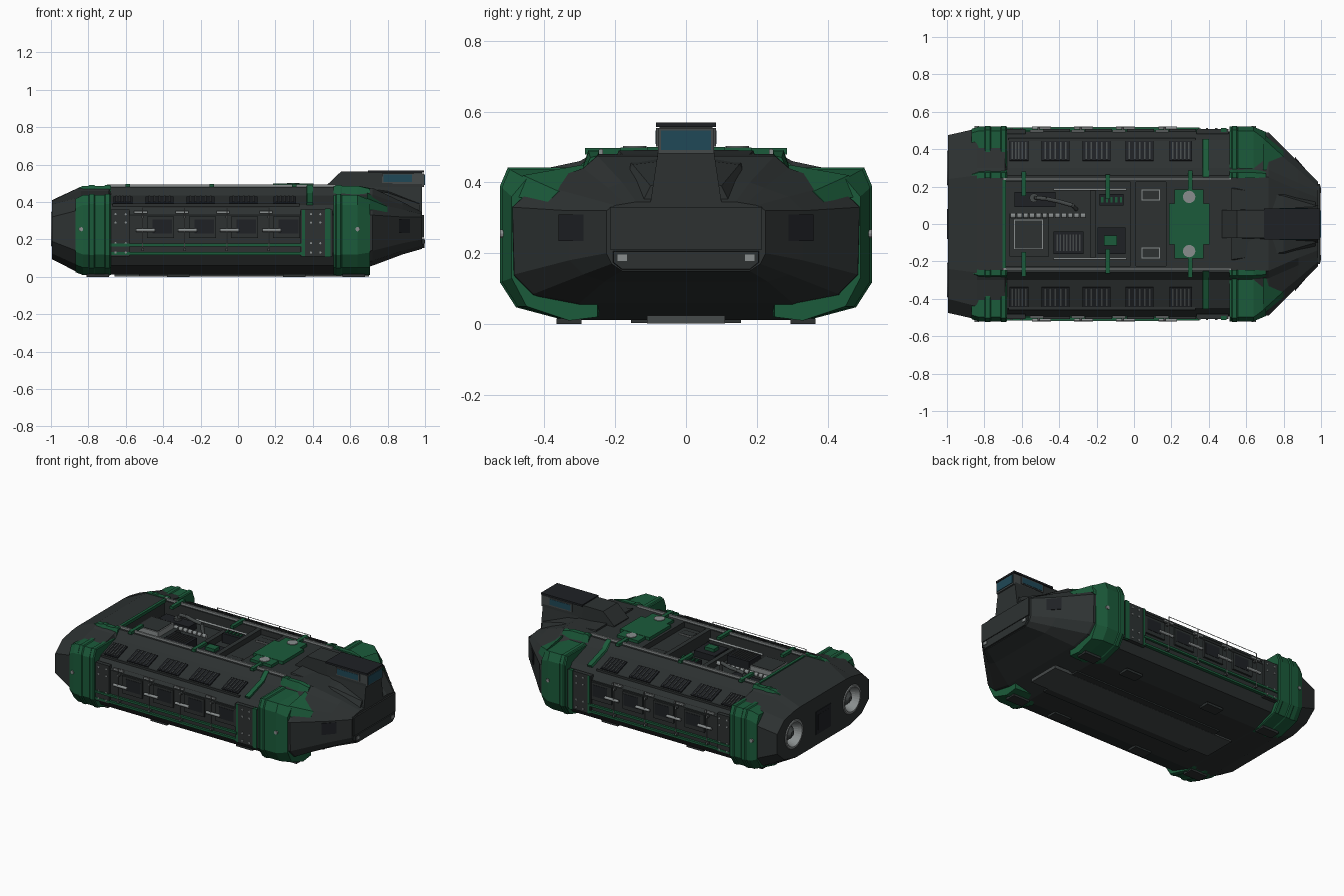
import bpy, bmesh, math
from mathutils import Matrix, Vector


def material(name, r, g, b):
    m = bpy.data.materials.new(name)
    m.diffuse_color = (r, g, b, 1)
    return m


DARK = material("dark_armour", 0.026, 0.031, 0.031)
BLACK = material("black_vent", 0.013, 0.015, 0.018)
GREEN = material("green_armour", 0.011, 0.105, 0.043)
GLASS = material("blue_glass", 0.014, 0.065, 0.095)
GREY = material("light_metal", 0.25, 0.27, 0.27)
STEEL = material("mid_metal", 0.06, 0.068, 0.068)


def finish(name, bm, mat, mirror):
    bmesh.ops.recalc_face_normals(bm, faces=bm.faces)
    me = bpy.data.meshes.new(name)
    bm.to_mesh(me)
    bm.free()
    ob = bpy.data.objects.new(name, me)
    bpy.context.collection.objects.link(ob)
    if mat:
        me.materials.append(mat)
    if mirror:
        ob.modifiers.new("mirror", 'MIRROR').use_axis = (False, True, False)
    return ob


def loft(name, sections, mat, mirror=False):
    """Skin closed (y, z) outlines placed along x."""
    bm = bmesh.new()
    rings = [[bm.verts.new((x, y, z)) for y, z in pts] for x, pts in sections]
    n = len(rings[0])
    for a, b in zip(rings, rings[1:]):
        for i in range(n):
            bm.faces.new((a[i], a[(i + 1) % n], b[(i + 1) % n], b[i]))
    bm.faces.new(rings[0])
    bm.faces.new(rings[-1])
    return finish(name, bm, mat, mirror)


def boxes(name, items, mat, mirror=False):
    """Each item: centre x y z, size x y z, optional tilt about x."""
    bm = bmesh.new()
    for it in items:
        tilt = it[6] if len(it) > 6 else 0
        m = Matrix.Translation(it[:3]) @ Matrix.Rotation(tilt, 4, 'X') @ Matrix.Diagonal((*it[3:6], 1))
        bmesh.ops.create_cube(bm, size=1, matrix=m)
    return finish(name, bm, mat, mirror)


def rods(name, items, mat, mirror=False, seg=12):
    """Each item: start, end, radius."""
    bm = bmesh.new()
    for a, b, r in items:
        a, b = Vector(a), Vector(b)
        d = b - a
        m = Matrix.Translation((a + b) / 2) @ d.to_track_quat('Z', 'Y').to_matrix().to_4x4()
        bmesh.ops.create_cone(bm, cap_ends=True, segments=seg, radius1=r, radius2=r, depth=d.length, matrix=m)
    return finish(name, bm, mat, mirror)


def full(half):
    return half + [(-y, z) for y, z in reversed(half)]


def circle(cy, cz, r, n=32):
    return [(cy + r * math.cos(2 * math.pi * i / n), cz + r * math.sin(2 * math.pi * i / n)) for i in range(n)]


# Hull: faceted body, tapered tail and wedge nose
main = [(0.26, 0.48), (0.30, 0.435), (0.45, 0.385), (0.495, 0.33), (0.495, 0.13), (0.45, 0.06), (0.31, 0.012)]
tail = [(0.26, 0.482), (0.30, 0.46), (0.44, 0.43), (0.51, 0.36), (0.51, 0.13), (0.45, 0.055), (0.31, 0.015)]
stern = [(0.24, 0.41), (0.30, 0.405), (0.40, 0.385), (0.475, 0.32), (0.475, 0.19), (0.40, 0.125), (0.28, 0.095)]
shoulder = [(0.25, 0.475), (0.29, 0.44), (0.42, 0.395), (0.49, 0.33), (0.485, 0.14), (0.43, 0.085), (0.30, 0.06)]
cheek = [(0.18, 0.40), (0.22, 0.385), (0.29, 0.36), (0.33, 0.32), (0.33, 0.18), (0.29, 0.14), (0.23, 0.12)]
nose = [(0.14, 0.345), (0.17, 0.34), (0.20, 0.335), (0.225, 0.32), (0.225, 0.20), (0.21, 0.17), (0.18, 0.15)]
hull = loft("hull", [(x, full(s)) for x, s in (
    (-0.995, stern), (-0.84, tail), (-0.69, tail), (-0.68, main), (0.56, main), (0.72, shoulder),
    (0.88, cheek), (0.985, nose))], DARK)

# Cutters for the deck bay and engine wells
cuts = [boxes("bay_cutter", [(-0.26, 0, 0.46, 0.86, 0.45, 0.14)], None)]
for s in (-1, 1):
    cuts.append(loft("engine_cutter", [(-1.1, circle(s * 0.3, 0.255, 0.085)), (-0.93, circle(s * 0.3, 0.255, 0.085))], None))
for c in cuts:
    c.hide_render = True
    c.display_type = 'WIRE'
    b = hull.modifiers.new("cut", 'BOOLEAN')
    b.operation, b.solver, b.object = 'DIFFERENCE', 'EXACT', c

# Rear engine nozzles
loft("engine_nozzle", [(x, circle(0.3, 0.255, r)) for x, r in (
    (-0.94, 0.095), (-0.99, 0.098), (-1.0, 0.09), (-1.0, 0.078), (-0.96, 0.066), (-0.94, 0.06))], GREY, True)
loft("engine_core", [(x, circle(0.3, 0.255, r, 16)) for x, r in ((-0.935, 0.05), (-0.965, 0.04), (-0.985, 0.015))], STEEL, True)
boxes("rear_hatch", [(-0.995, 0, 0.24, 0.008, 0.16, 0.15), (-0.997, 0, 0.24, 0.006, 0.11, 0.10)], BLACK)

# Green armour bands wrapping the sides
band = [(0.245, 0.487), (0.275, 0.487), (0.293, 0.437), (0.498, 0.437), (0.52, 0.385), (0.52, 0.12), (0.475, 0.05), (0.33, 0.01), (0.245, 0.02)]


def grow(pts, d):
    return [(y + d * (1 if y > 0.4 else 0), z + d * (1 if z > 0.25 else -0.5)) for y, z in pts]


loft("rear_band", [(-0.87, [(y - 0.012, z - (0.02 if z > 0.3 else -0.015)) for y, z in band]), (-0.83, band), (-0.68, band)], GREEN, True)
front_tip = [(0.25, 0.475), (0.27, 0.47), (0.29, 0.425), (0.45, 0.41), (0.492, 0.36), (0.492, 0.13), (0.45, 0.05), (0.33, 0.01), (0.25, 0.02)]
loft("front_band", [(0.51, band), (0.64, band), (0.705, front_tip)], GREEN, True)
for x0, x1, d in ((-0.80, -0.765, 0.005), (-0.715, -0.68, 0.005), (0.52, 0.555, 0.005)):
    loft("band_rib", [(x0, band), (x0 + 0.006, grow(band, d)), (x1 - 0.006, grow(band, d)), (x1, band)], GREEN, True)
loft("front_wing", [(0.69, [(0.29, 0.45), (0.46, 0.42), (0.485, 0.36), (0.29, 0.36)]),
                    (0.80, [(0.29, 0.39), (0.36, 0.375), (0.39, 0.345), (0.29, 0.35)])], GREEN, True)
loft("shoulder_strap", [(0.365, main[:3] + [(0.44, 0.36), (0.25, 0.4)]), (0.37, [(0.25, 0.49), (0.30, 0.447), (0.455, 0.398), (0.44, 0.36), (0.25, 0.4)]),
                        (0.40, [(0.25, 0.49), (0.30, 0.447), (0.455, 0.398), (0.44, 0.36), (0.25, 0.4)])], GREEN, True)
rods("band_bolt", [((x, 0.51, 0.255), (x, 0.525, 0.255), 0.012) for x in (-0.84, 0.64)], GREY, True)
boxes("belly_foot", [(x, 0.33, 0.008, 0.12, 0.07, 0.016) for x in (-0.75, -0.32, 0.3, 0.62)], DARK, True)
boxes("belly_plate", [(0.02, 0, 0.013, 1.36, 0.22, 0.022)], STEEL)
boxes("belly_frame", [(0.02, 0, 0.008, 1.1, 0.31, 0.01)], DARK)

# Side walls: riveted plates, hatches, handles and rails
boxes("side_plate", [(0.42, 0.495, 0.235, 0.17, 0.026, 0.25), (-0.63, 0.495, 0.235, 0.1, 0.026, 0.25)], DARK, True)
boxes("side_plate_stripe", [(0.48, 0.503, 0.235, 0.03, 0.02, 0.26), (0.35, 0.503, 0.235, 0.014, 0.016, 0.25)], GREEN, True)
rods("side_rivet", [((x, 0.505, z), (x, 0.512, z), 0.006) for x in (0.39, 0.44, -0.60, -0.655) for z in (0.13, 0.18, 0.29, 0.335)], GREY, True, 8)
hatch_x = (-0.415, -0.19, 0.035, 0.26)
boxes("side_hatch", [(x, 0.497, 0.265, 0.145, 0.02, 0.115) for x in hatch_x], DARK, True)
boxes("hatch_inset", [(x + 0.01, 0.5, 0.27, 0.105, 0.018, 0.075) for x in hatch_x], BLACK, True)
rods("hatch_handle", [((x - 0.13, 0.513, 0.25), (x - 0.03, 0.513, 0.25), 0.009) for x in hatch_x], GREY, True)
boxes("side_green_rail", [(-0.17, 0.508, 0.17, 1.04, 0.014, 0.014), (-0.17, 0.50, 0.125, 1.04, 0.02, 0.014)], GREEN, True)
posts = (-0.51, -0.285, -0.06, 0.165)
rods("guard_rail", [((x, 0.517, 0.14), (x, 0.517, 0.37), 0.003) for x in posts]
     + [((-0.51, 0.517, 0.37), (0.165, 0.517, 0.37), 0.002)], GREY, True, 6)
boxes("post_bracket", [(x, 0.505, z, 0.014, 0.026, 0.012) for x in posts for z in (0.145, 0.32)], STEEL, True)
boxes("shoulder_lip", [(-0.17, 0.452, 0.384, 1.0, 0.014, 0.014)], DARK, True)

# Sloping shoulder vents with slats
vents = [(-0.615, 0.10), (-0.42, 0.15), (-0.2, 0.15), (0.03, 0.15), (0.25, 0.12)]
boxes("shoulder_vent", [(x, 0.39, 0.407, w, 0.11, 0.012, -0.32) for x, w in vents], BLACK, True)
boxes("vent_slat", [(x + (i - 2) * w / 5.5, 0.39, 0.413, 0.008, 0.10, 0.012, -0.32) for x, w in vents for i in range(5)], STEEL, True)
boxes("vent_lamp", [(x, 0.497, 0.345, 0.07, 0.012, 0.012) for x in (-0.52, -0.3, -0.08, 0.15)], GREY, True)

# Deck rails, crossbars and green deck plate
boxes("deck_rail", [(-0.09, 0.24, 0.487, 1.22, 0.012, 0.014)], GREY, True)
boxes("deck_crossbar", [(x, y, 0.488, 0.024, 0.13, 0.018) for x, y in ((-0.59, 0.215), (-0.14, 0.2), (0.3, 0.22))], GREEN, True)
boxes("bay_edge", [(-0.693, 0, 0.48, 0.018, 0.47, 0.02)], GREEN)
boxes("deck_plate", [(0.295, 0, 0.487, 0.215, 0.22, 0.026), (0.295, 0, 0.485, 0.155, 0.37, 0.026)], GREEN)
rods("deck_disc", [((0.295, 0.145, 0.49), (0.295, 0.145, 0.502), 0.033)], GREY, True, 24)

# Machinery bay
boxes("bay_beam", [(-0.005, 0, 0.445, 0.03, 0.45, 0.07), (0.09, 0, 0.42, 0.16, 0.45, 0.05), (-0.22, 0, 0.41, 0.03, 0.36, 0.04)], DARK)
boxes("bay_panel_frame", [(0.09, 0.155, 0.448, 0.10, 0.06, 0.008)], GREY, True)
boxes("bay_panel", [(0.09, 0.155, 0.45, 0.088, 0.048, 0.008)], DARK, True)
boxes("bay_hatch_frame", [(-0.565, -0.055, 0.43, 0.16, 0.165, 0.07)], GREY)
boxes("bay_hatch", [(-0.565, -0.055, 0.433, 0.145, 0.15, 0.07), (-0.56, -0.06, 0.41, 0.21, 0.23, 0.04)], DARK)
boxes("bay_machines", [(-0.35, -0.10, 0.42, 0.16, 0.12, 0.06), (-0.12, 0.13, 0.42, 0.13, 0.06, 0.06),
                       (-0.12, -0.09, 0.41, 0.15, 0.14, 0.04), (-0.53, 0.13, 0.41, 0.22, 0.08, 0.04)], BLACK)
boxes("bay_grill", [(-0.41 + i * 0.017, -0.10, 0.452, 0.008, 0.09, 0.008) for i in range(8)], STEEL)
boxes("bay_green_box", [(-0.125, -0.088, 0.435, 0.07, 0.052, 0.03)]
      + [(-0.17 + i * 0.025, 0.13, 0.452, 0.012, 0.03, 0.01) for i in range(5)], GREEN)
rods("bay_segmented_pipe", [((-0.66 + i * 0.034, 0.045, 0.43), (-0.634 + i * 0.034, 0.045, 0.43), 0.013) for i in range(12)], GREY)
rods("bay_long_pipe", [((-0.43, 0.185, 0.44), (-0.04, 0.185, 0.44), 0.007)], GREY, True)
pipe = [(-0.53, 0.14, 0.42), (-0.52, 0.14, 0.465), (-0.47, 0.135, 0.47), (-0.40, 0.12, 0.465), (-0.33, 0.10, 0.47), (-0.31, 0.08, 0.40)]
rods("bay_bent_pipe", list(zip(pipe, pipe[1:], [0.011] * 5)), STEEL)
rods("bay_cap", [((-0.535, 0.14, 0.42), (-0.535, 0.14, 0.445), 0.024)], STEEL)

# Bridge: raised cabin with sloped rear and flared pedestal
loft("bridge", [(x, full([(0.075, t), (w, 0.48), (w + 0.02, b)])) for x, t, w, b in (
    (0.47, 0.486, 0.076, 0.44), (0.55, 0.562, 0.076, 0.42), (0.70, 0.562, 0.078, 0.37), (0.82, 0.562, 0.08, 0.34), (0.985, 0.562, 0.08, 0.345))], DARK)
boxes("bridge_roof", [(0.845, 0, 0.563, 0.30, 0.168, 0.012)], BLACK)
boxes("bridge_window_frame", [(0.855, 0, 0.527, 0.17, 0.168, 0.052), (0.91, 0, 0.517, 0.17, 0.158, 0.072)], STEEL)
boxes("bridge_window", [(0.855, 0, 0.527, 0.152, 0.172, 0.038), (0.915, 0, 0.519, 0.168, 0.142, 0.056)], GLASS)
loft("bridge_flank", [(0.52, [(0.07, 0.492), (0.19, 0.49), (0.21, 0.44), (0.07, 0.44)]),
                      (0.80, [(0.07, 0.46), (0.15, 0.45), (0.20, 0.38), (0.07, 0.38)]),
                      (0.97, [(0.07, 0.40), (0.10, 0.39), (0.13, 0.33), (0.07, 0.33)])], DARK, True)

# Nose block, bumper, lamps and cheek panels
boxes("nose_block", [(0.94, 0, 0.27, 0.11, 0.43, 0.12)], DARK)
loft("nose_bumper", [(0.93, full([(0.21, 0.21), (0.21, 0.17), (0.19, 0.15)])), (0.996, full([(0.205, 0.205), (0.205, 0.175), (0.18, 0.155)]))], DARK)
boxes("nose_lamp", [(0.99, 0.18, 0.187, 0.02, 0.028, 0.018)], GREY, True)
loft("cheek_panel", [(0.86, [(0.27, 0.31), (0.36, 0.31), (0.36, 0.235), (0.27, 0.235)]),
                     (0.92, [(0.25, 0.31), (0.29, 0.31), (0.29, 0.235), (0.25, 0.235)])], BLACK, True)
